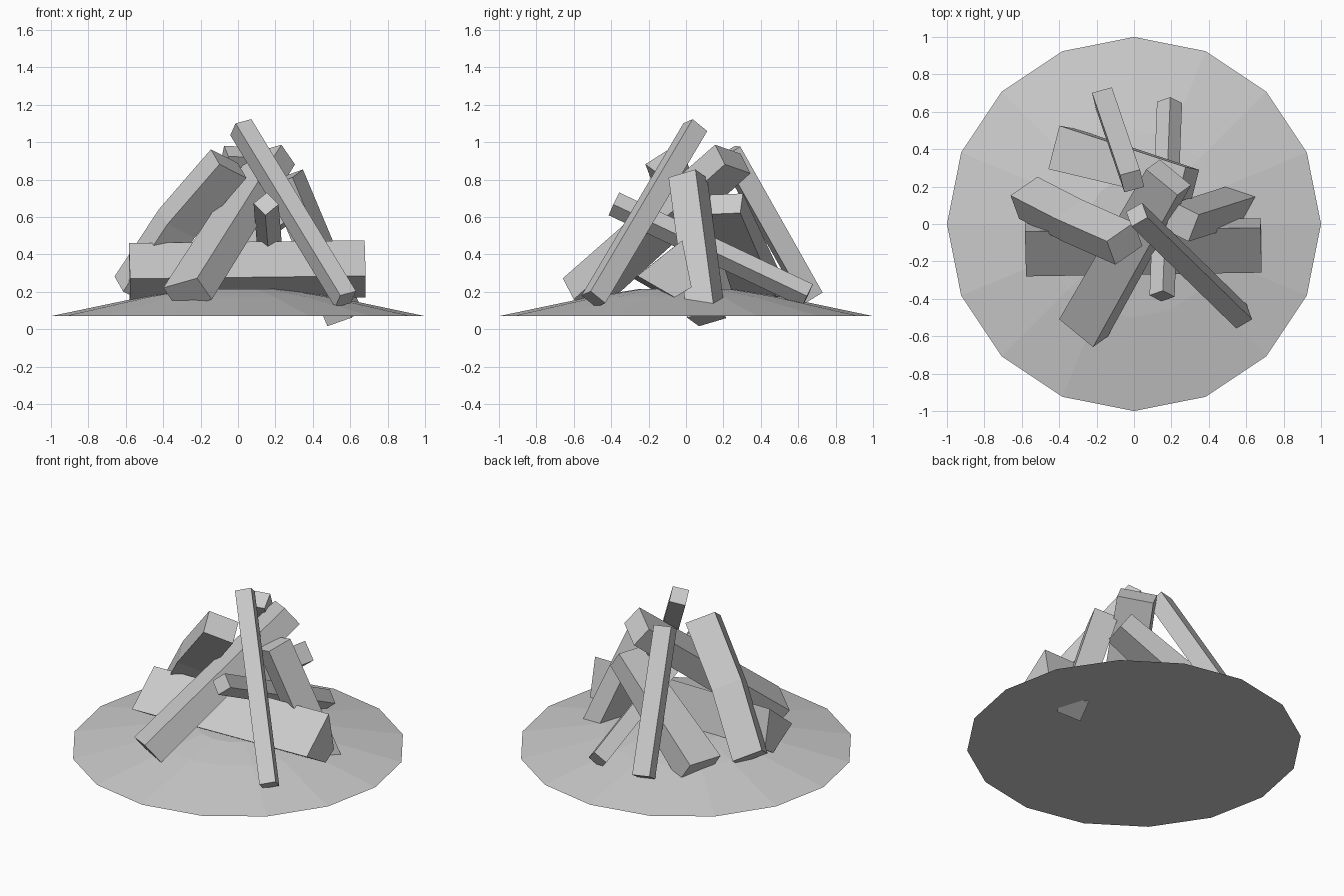
import bpy
import bmesh
import math
from mathutils import Vector

cube = bpy.data.objects.get("Cube")
if cube:
    bpy.data.objects.remove(cube, do_unlink=True)

# One plain material for the whole model
grey = bpy.data.materials.new("plain_grey")
grey.use_nodes = True
tone = (0.6, 0.6, 0.6, 1)
grey.diffuse_color = tone
grey.node_tree.nodes["Principled BSDF"].inputs["Base Color"].default_value = tone


def finish(bm, name):
    bmesh.ops.recalc_face_normals(bm, faces=bm.faces)
    mesh = bpy.data.meshes.new(name)
    bm.to_mesh(mesh)
    bm.free()
    mesh.materials.append(grey)
    obj = bpy.data.objects.new(name, mesh)
    bpy.context.collection.objects.link(obj)
    return obj


def loft(bm, rings):
    """Join rings of vertices with quads and cap both ends."""
    count = len(rings[0])
    for a, b in zip(rings, rings[1:]):
        for i in range(count):
            j = (i + 1) % count
            bm.faces.new((a[i], a[j], b[j], b[i]))
    bm.faces.new(rings[0])
    bm.faces.new(rings[-1])


def block(width, depth):
    w, d = width / 2, depth / 2
    return [(-w, -d), (w, -d), (w, d), (-w, d)]


def log(name, start, end, side, section, taper=1.0, bend=(0, 0, 0)):
    """Split log from start to end; side is the direction of the section's width."""
    start, end = Vector(start), Vector(end)
    axis = (end - start).normalized()
    u = Vector(side)
    u = (u - axis * u.dot(axis)).normalized()
    v = axis.cross(u)
    middle = (start + end) / 2 + Vector(bend)
    bm = bmesh.new()
    rings = []
    for centre, scale in ((start, 1), (middle, (1 + taper) / 2), (end, taper)):
        rings.append([bm.verts.new(centre + (u * p + v * q) * scale) for p, q in section])
    loft(bm, rings)
    return finish(bm, name)


# Low mound of ash
bm = bmesh.new()
rings = []
for radius, z in ((1, 0.07), (0.5, 0.175), (0.25, 0.215)):
    rings.append([bm.verts.new((radius * math.cos(i * math.tau / 16),
                                radius * math.sin(i * math.tau / 16), z))
                  for i in range(16)])
loft(bm, rings)
finish(bm, "ash_mound")

# Wedge-shaped log lying across the front
wedge = [(-0.15, -0.04), (0.09, 0.15), (0.14, -0.1), (0.05, -0.155)]
log("lying_log", (-0.58, -0.13, 0.31), (0.68, -0.11, 0.325), (0, 1, 0), wedge)

# Leaning logs
log("tall_front_log", (0.575, -0.495, 0.16), (0.015, 0.05, 1.08),
    (0.09, 0.045, 0.015), block(0.1, 0.105))
log("wide_front_log", (-0.27, -0.555, 0.19), (0.185, 0.25, 0.91),
    (0.18, -0.15, 0.05), block(0.24, 0.15), 0.92)
log("right_log", (-0.565, 0.14, 0.205), (-0.05, -0.105, 0.885),
    (-0.15, -0.1, 0.07), block(0.19, 0.155), bend=(-0.02, 0, 0.02))
log("wide_back_log", (-0.38, 0.4, 0.18), (0.29, 0.21, 0.67),
    (0.06, 0.23, 0.01), block(0.24, 0.17), 0.75)
log("tall_back_log", (-0.16, 0.67, 0.17), (-0.01, 0.23, 0.95),
    (0.1, 0.025, 0), block(0.11, 0.11))
log("thin_back_log", (0.19, 0.65, 0.18), (0.15, -0.385, 0.67),
    (1, 0, 1), block(0.095, 0.095))
log("left_log", (0.57, 0.11, 0.06), (0.255, 0.01, 0.81),
    (0.05, 0.13, 0.04), block(0.16, 0.15))
